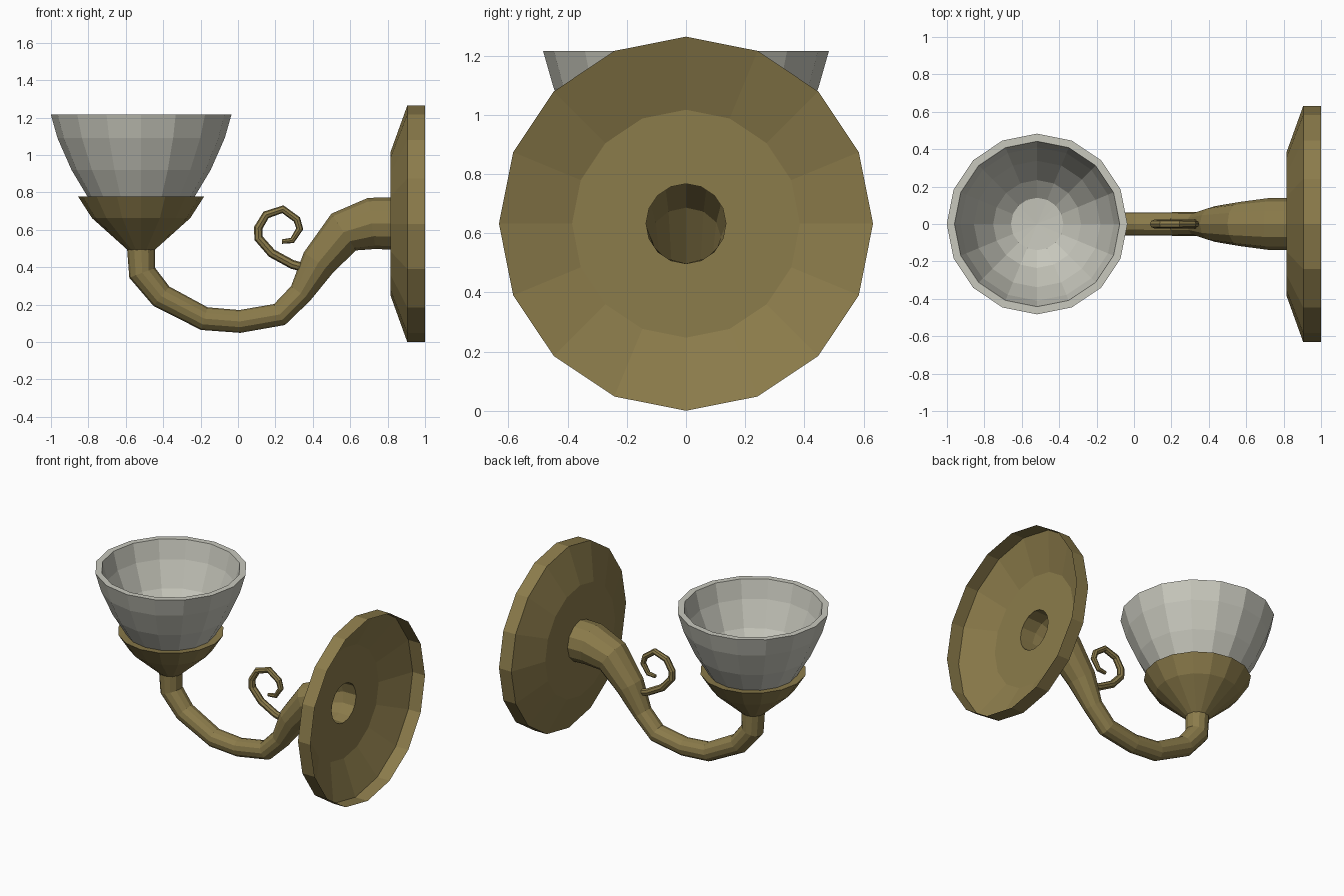
import bpy, bmesh, math
from mathutils import Vector, Matrix

cube = bpy.data.objects.get("Cube")
if cube:
    bpy.data.objects.remove(cube, do_unlink=True)


def material(name, colour):
    m = bpy.data.materials.new(name)
    m.use_nodes = True
    m.diffuse_color = (*colour, 1)
    m.node_tree.nodes["Principled BSDF"].inputs["Base Color"].default_value = (*colour, 1)
    return m


brass = material("aged brass", (0.26, 0.2, 0.07))
glass = material("frosted glass", (0.58, 0.58, 0.51))


def skin(name, rings, mat):
    """Join a row of equal rings of points into a flat-shaded surface."""
    bm = bmesh.new()
    loops = [[bm.verts.new(p) for p in ring] for ring in rings]
    for a, b in zip(loops, loops[1:]):
        n = len(a)
        for i in range(n):
            j = (i + 1) % n
            bm.faces.new((a[i], a[j], b[j], b[i]))
    bmesh.ops.remove_doubles(bm, verts=bm.verts, dist=0.0005)
    bmesh.ops.recalc_face_normals(bm, faces=bm.faces)
    mesh = bpy.data.meshes.new(name)
    bm.to_mesh(mesh)
    bm.free()
    mesh.materials.append(mat)
    ob = bpy.data.objects.new(name, mesh)
    bpy.context.collection.objects.link(ob)
    return ob


def circle(n):
    return [(math.cos(math.tau * i / n), math.sin(math.tau * i / n)) for i in range(n)]


def lathe(name, profile, mat, matrix, n=16):
    """Revolve (radius, height) points about the local z axis."""
    rings = [[matrix @ Vector((r * c, r * s, h)) for c, s in circle(n)] for r, h in profile]
    return skin(name, rings, mat)


def tube(name, path, mat, n, capped=False):
    """Sweep a circle along (x, z, radius) points in the y = 0 plane."""
    pts = [Vector((x, 0, z)) for x, z, r in path]
    rings = []
    for i, p in enumerate(pts):
        before = (p - pts[i - 1]).normalized() if i else None
        after = (pts[i + 1] - p).normalized() if i + 1 < len(pts) else None
        t = ((before or after) + (after or before)).normalized()
        side = Vector((-t.z, 0, t.x))
        r = path[i][2]
        rings.append([p + r * (c * side + s * Vector((0, 1, 0))) for c, s in circle(n)])
    if capped:
        rings = [[pts[0]] * n] + rings + [[pts[-1]] * n]
        # collapsed end rings close the tips
    return skin(name, rings, mat)


# Wall plate: a shallow dish, open at the wall side, axis along x
to_x = Matrix.Translation((0, 0, 0.632)) @ Matrix.Rotation(math.pi / 2, 4, "Y")
lathe("wall_plate", [(0.135, 0.816), (0.385, 0.816), (0.632, 0.905), (0.632, 1.0)], brass, to_x)

# Hollow curved arm, tapering away from the plate
tube("arm", [(0.816, 0.634, 0.14), (0.715, 0.634, 0.138), (0.565, 0.588, 0.118),
             (0.43, 0.425, 0.095), (0.335, 0.26, 0.064), (0.222, 0.147, 0.063),
             (0.01, 0.11, 0.061), (-0.18, 0.125, 0.063), (-0.41, 0.245, 0.067),
             (-0.512, 0.37, 0.074), (-0.518, 0.5, 0.075)], brass, 12)

# Decorative scroll rising from the arm
scroll = [(0.38, 0.39, 0.024), (0.29, 0.415, 0.024), (0.18, 0.475, 0.024),
          (0.11, 0.555, 0.024), (0.108, 0.61, 0.023), (0.15, 0.68, 0.022),
          (0.24, 0.71, 0.021), (0.315, 0.655, 0.02), (0.33, 0.605, 0.019),
          (0.29, 0.543, 0.016), (0.235, 0.537, 0.012)]
tube("scroll", scroll, brass, 8, capped=True)

# Brass cup holding the shade
upright = Matrix.Translation((-0.518, 0, 0))
lathe("shade_holder", [(0.07, 0.49), (0.263, 0.663), (0.337, 0.778), (0.27, 0.77)],
      brass, upright)

# Glass shade: outer wall, rim, inner wall and floor
lathe("glass_shade", [(0, 0.65), (0.16, 0.655), (0.285, 0.775), (0.372, 0.92),
                      (0.447, 1.09), (0.483, 1.216), (0.442, 1.216), (0.41, 1.09),
                      (0.338, 0.92), (0.235, 0.775), (0.14, 0.7), (0, 0.69)],
      glass, upright)
